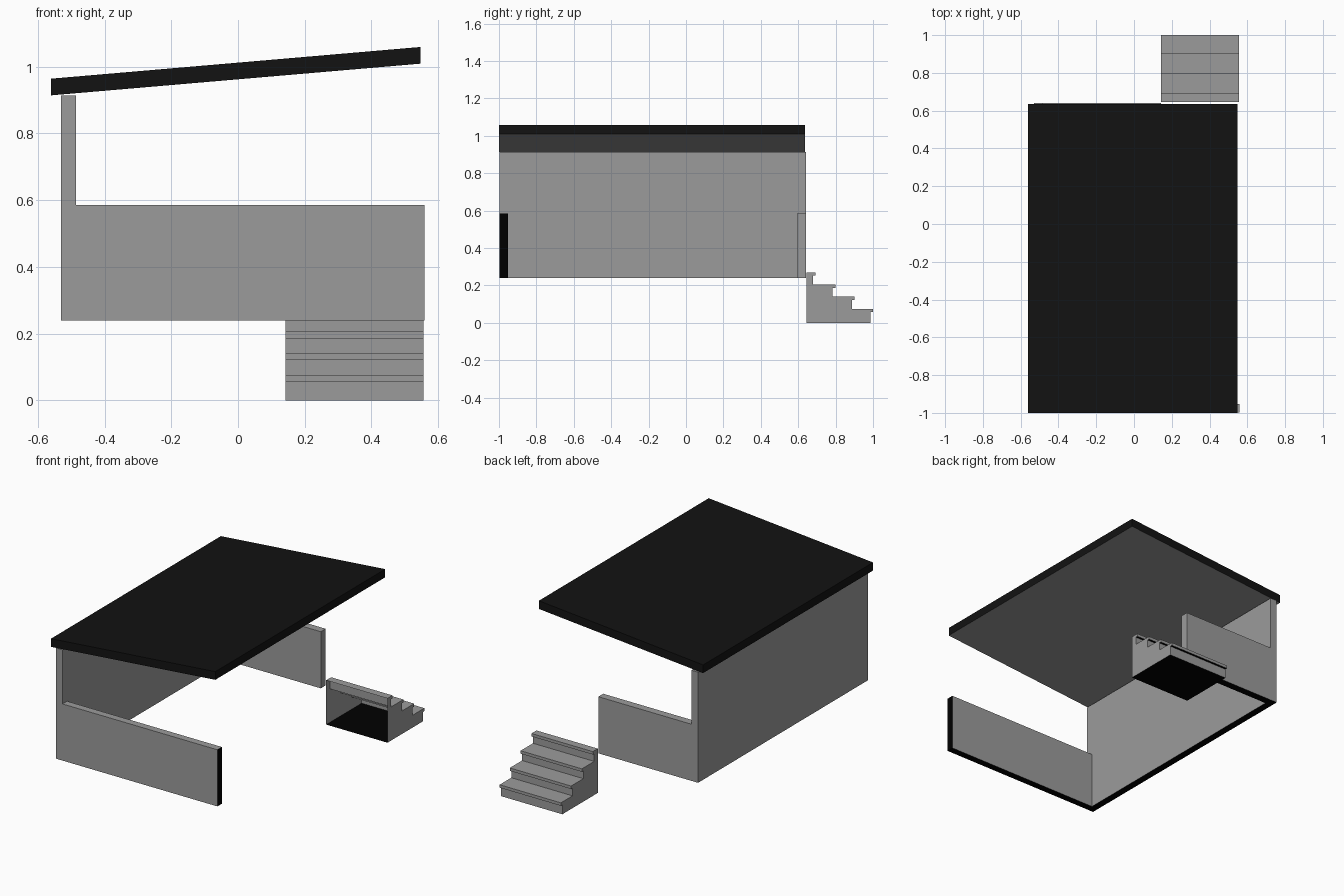
import bpy, bmesh
from mathutils import Vector

if "Cube" in bpy.data.objects:
    bpy.data.objects.remove(bpy.data.objects["Cube"])


def material(name, value):
    mat = bpy.data.materials.new(name)
    mat.diffuse_color = (value, value, value, 1)
    mat.use_nodes = True
    mat.node_tree.nodes["Principled BSDF"].inputs["Base Color"].default_value = mat.diffuse_color
    return mat


GREY = material("mid_grey", 0.33)
DARK = material("dark_roof", 0.006)
BLACK = material("black", 0.0)
DOWN, RIGHT = (0, 0, -1), (1, 0, 0)


def prism(name, profile, depth, main=GREY, accent=BLACK, accent_dirs=(), open_dir=None):
    """Extrude a closed profile; faces along accent_dirs get the accent material,
    faces along open_dir are left out."""
    bm = bmesh.new()
    face = bm.faces.new([bm.verts.new(p) for p in profile])
    ext = bmesh.ops.extrude_face_region(bm, geom=[face], use_keep_orig=True)
    moved = [g for g in ext["geom"] if isinstance(g, bmesh.types.BMVert)]
    bmesh.ops.translate(bm, verts=moved, vec=depth)
    bmesh.ops.recalc_face_normals(bm, faces=bm.faces)
    bm.normal_update()
    for f in bm.faces:
        f.material_index = int(any(f.normal.dot(Vector(d)) > 0.98 for d in accent_dirs))
    if open_dir:
        gone = [f for f in bm.faces if f.normal.dot(Vector(open_dir)) > 0.99]
        bmesh.ops.delete(bm, geom=gone, context="FACES")
    mesh = bpy.data.meshes.new(name)
    bm.to_mesh(mesh)
    bm.free()
    mesh.materials.append(main)
    mesh.materials.append(accent)
    obj = bpy.data.objects.new(name, mesh)
    bpy.context.collection.objects.link(obj)
    return obj


def box(name, x0, x1, y0, y1, z0, z1, accent_dirs):
    base = [(x0, y0, z0), (x1, y0, z0), (x1, y1, z0), (x0, y1, z0)]
    return prism(name, base, (0, 0, z1 - z0), accent_dirs=accent_dirs)


# Tall side wall and the two low walls
FLOOR, RAIL, EAVE = 0.24, 0.585, 0.914
box("side_wall", -0.53, -0.485, -0.997, 0.641, FLOOR, EAVE, [DOWN])
box("front_low_wall", -0.485, 0.559, -0.997, -0.953, FLOOR, RAIL, [DOWN, RIGHT])
box("back_low_wall", -0.485, 0.142, 0.594, 0.641, FLOOR, RAIL, [DOWN])

# Sloping roof slab with upright edges and a lighter underside
slope = [(-0.56, 0.914), (0.547, 1.009), (0.547, 1.059), (-0.56, 0.964)]
prism("roof", [(x, -1.0, z) for x, z in slope], (0, 1.635, 0), DARK, GREY, [DOWN])

# Steps with overhanging nosings, hollow and open towards the building
BACK, LIP, NOSE = 0.645, 0.014, 0.018
steps = [(1.0, 0.075), (0.902, 0.14), (0.798, 0.205), (0.693, 0.27)]
outline = [(BACK, 0.0), (steps[0][0] - LIP, 0.0)]
for i, (y, top) in enumerate(steps):
    following = steps[i + 1][0] - LIP if i < 3 else BACK
    outline += [(y - LIP, top - NOSE), (y, top - NOSE), (y, top), (following, top)]
prism("steps", [(0.143, y, z) for y, z in outline], (0.413, 0, 0),
      accent_dirs=[DOWN], open_dir=(0, -1, 0))
